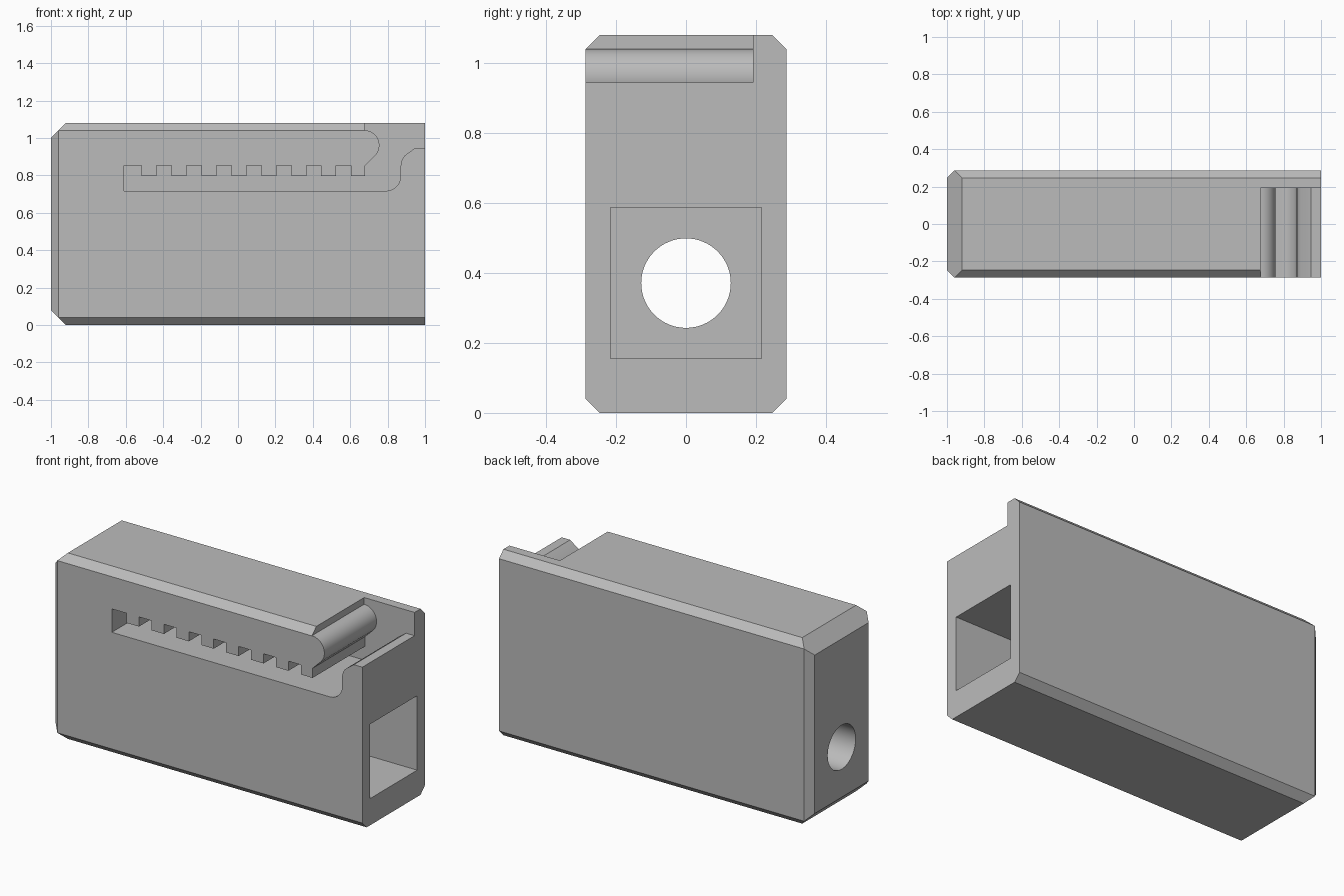
import bpy, bmesh
from math import sin, cos, radians

if "Cube" in bpy.data.objects:
    bpy.data.objects.remove(bpy.data.objects["Cube"], do_unlink=True)

HALF_Y, TOP, CH = 0.287, 1.08, 0.04

grey = bpy.data.materials.new("plain grey")
grey.use_nodes = True
GREY = (0.5, 0.5, 0.5, 1)
grey.diffuse_color = GREY
grey.node_tree.nodes["Principled BSDF"].inputs["Base Color"].default_value = GREY


def add_object(name, bm):
    bmesh.ops.recalc_face_normals(bm, faces=bm.faces[:])
    mesh = bpy.data.meshes.new(name)
    bm.to_mesh(mesh)
    bm.free()
    mesh.materials.append(grey)
    obj = bpy.data.objects.new(name, mesh)
    bpy.context.collection.objects.link(obj)
    return obj


def extrude(name, points, offset):
    """Prism from a closed outline swept along an offset."""
    bm = bmesh.new()
    face = bm.faces.new([bm.verts.new(p) for p in points])
    new = bmesh.ops.extrude_face_region(bm, geom=[face])["geom"]
    bmesh.ops.translate(bm, vec=offset,
                        verts=[v for v in new if isinstance(v, bmesh.types.BMVert)])
    return add_object(name, bm)


def arc(cx, cz, r, start, end, steps=16):
    angles = [radians(start + (end - start) * i / steps) for i in range(steps + 1)]
    return [(cx + r * cos(a), cz + r * sin(a)) for a in angles]


def cut(target, cutter):
    cutter.hide_render = True
    mod = target.modifiers.new(cutter.name, "BOOLEAN")
    mod.operation, mod.solver, mod.object = "DIFFERENCE", "EXACT", cutter
    bpy.ops.object.select_all(action="DESELECT")
    bpy.context.view_layer.objects.active = target
    target.select_set(True)
    bpy.ops.object.modifier_apply(modifier=mod.name)
    bpy.data.objects.remove(cutter, do_unlink=True)


# Body: chamfered block with a tapered left end, hulled from one quarter
quarter = [(-1, HALF_Y - CH, 2 * CH), (-1 + CH, HALF_Y, CH), (-1 + 2 * CH, HALF_Y - CH, 0),
           (1, HALF_Y, CH), (1, HALF_Y - CH, 0)]
bm = bmesh.new()
for x, y, z in quarter:
    for side in (-1, 1):
        for height in (z, TOP - z):
            bm.verts.new((x, side * y, height))
bmesh.ops.convex_hull(bm, input=bm.verts[:])
bmesh.ops.dissolve_limit(bm, angle_limit=0.01, verts=bm.verts[:], edges=bm.edges[:])
body = add_object("chamfered_body", bm)

# Toothed channel, cut from the front and opening at the top right corner
outline = [(0.676, 1.3)] + arc(0.676, 0.961, 0.08, 90, -45) + [(0.68, 0.853)]
for i in reversed(range(8)):
    left = -0.515 + 0.16 * i
    right = 0.68 if i == 7 else left + 0.08
    if i < 7:
        outline.append((right, 0.853))
    outline += [(right, 0.797), (left, 0.797), (left, 0.853)]
outline += [(-0.61, 0.853), (-0.61, 0.717)]
outline += arc(0.79, 0.797, 0.08, -90, 0)
outline += arc(0.95, 0.851, 0.08, 180, 135, 6)
outline += [(0.945, 0.945), (1.2, 0.945), (1.2, 1.3)]
channel = extrude("channel_cutter", [(x, -0.5, z) for x, z in outline], (0, 0.692, 0))
cut(body, channel)

# Square pocket from the right end
square = [(1.2, y * 0.216, 0.371 + z * 0.216) for y, z in ((-1, -1), (1, -1), (1, 1), (-1, 1))]
cut(body, extrude("pocket_cutter", square, (-1.8, 0, 0)))

# Round bore from the left end into the pocket
ring = [(-1.2, y, z) for y, z in arc(0, 0.371, 0.128, 0, 360, 64)[:-1]]
cut(body, extrude("bore_cutter", ring, (0.9, 0, 0)))

body.select_set(True)
bpy.context.view_layer.objects.active = body
bpy.ops.object.shade_smooth_by_angle(angle=radians(30))
